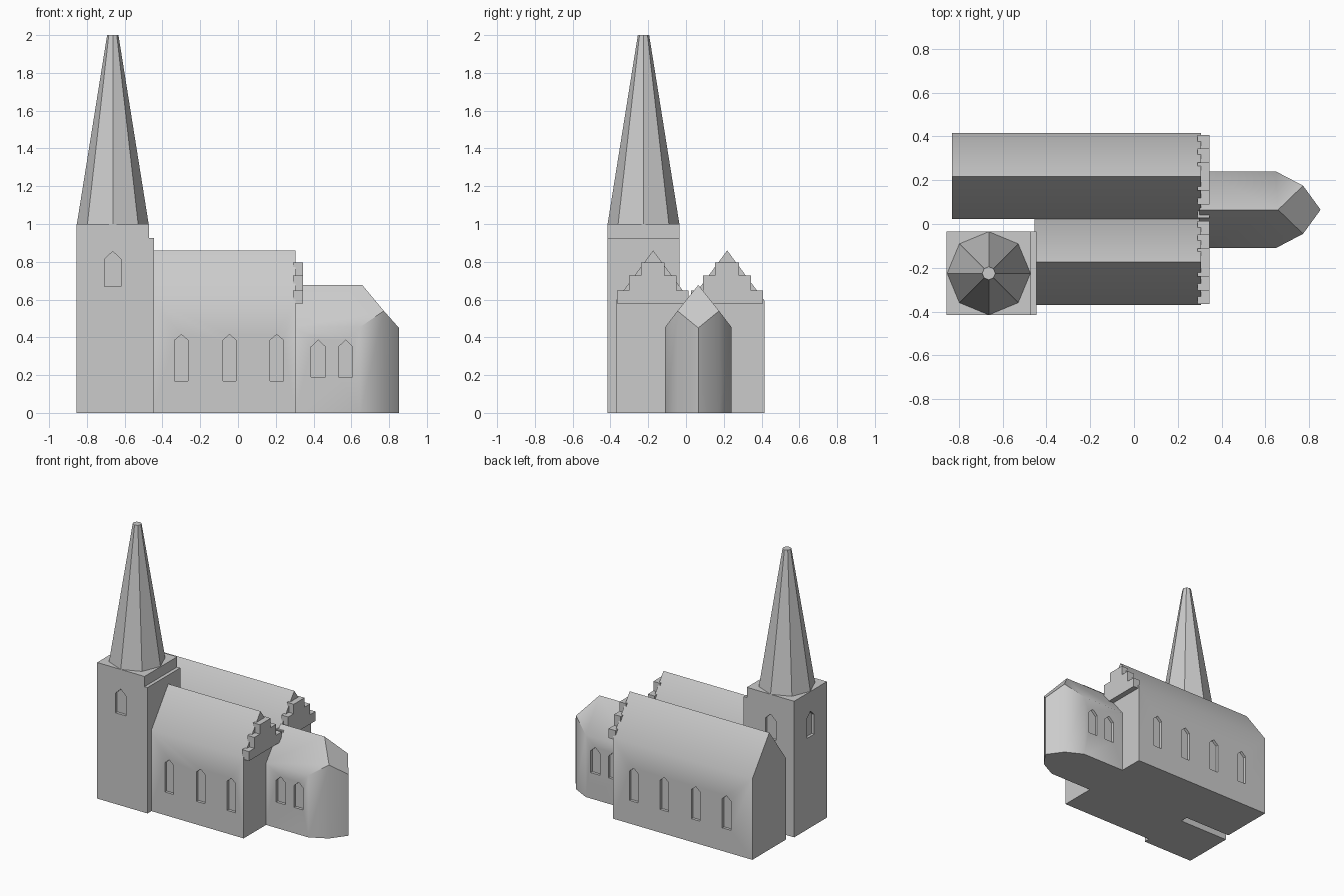
import bpy, bmesh, math
from mathutils import Vector, Matrix

if "Cube" in bpy.data.objects:
    bpy.data.objects.remove(bpy.data.objects["Cube"])

stone = bpy.data.materials.new("pale_grey_stone")
stone.diffuse_color = (0.6, 0.6, 0.6, 1)
stone.use_nodes = True
stone.node_tree.nodes["Principled BSDF"].inputs["Base Color"].default_value = stone.diffuse_color


def make_object(name, bm):
    bmesh.ops.recalc_face_normals(bm, faces=bm.faces)
    mesh = bpy.data.meshes.new(name)
    bm.to_mesh(mesh)
    bm.free()
    mesh.materials.append(stone)
    obj = bpy.data.objects.new(name, mesh)
    bpy.context.collection.objects.link(obj)
    return obj


def add_prism(bm, points, offset):
    """Solid from a flat outline pushed along an offset."""
    face = bm.faces.new([bm.verts.new(p) for p in points])
    ext = bmesh.ops.extrude_face_region(bm, geom=[face], use_keep_orig=True)
    verts = [g for g in ext["geom"] if isinstance(g, bmesh.types.BMVert)]
    bmesh.ops.translate(bm, verts=verts, vec=offset)


def along_x(name, profile, x0, x1):
    bm = bmesh.new()
    add_prism(bm, [(x0, y, z) for y, z in profile], (x1 - x0, 0, 0))
    return make_object(name, bm)


def activate(obj):
    bpy.ops.object.select_all(action="DESELECT")
    obj.select_set(True)
    bpy.context.view_layer.objects.active = obj


def cut_windows(obj, windows, width, sill, shoulder, peak, depth=0.02):
    """Recess pointed windows; each is (x, y on the wall, outward angle)."""
    bm = bmesh.new()
    w = width / 2
    outline = [(-w, sill), (w, sill), (w, shoulder), (0, peak), (-w, shoulder)]
    for x, y, angle in windows:
        place = Matrix.Translation((x, y, 0)) @ Matrix.Rotation(angle, 4, "Z")
        add_prism(bm, [place @ Vector((a, depth, z)) for a, z in outline],
                  place.to_3x3() @ Vector((0, -2 * depth, 0)))
    cutter = make_object("window_cutter", bm)
    cutter.hide_render = True
    mod = obj.modifiers.new("windows", "BOOLEAN")
    mod.operation = "DIFFERENCE"
    mod.solver = "EXACT"
    mod.object = cutter
    activate(obj)
    bpy.ops.object.modifier_apply(modifier=mod.name)
    bpy.data.objects.remove(cutter)


def smooth(obj):
    activate(obj)
    bpy.ops.object.shade_smooth_by_angle(angle=math.radians(40))


SOUTH, NORTH, WEST = 0, math.pi, -math.pi / 2

# Tower with a lower ledge on its east side
tx, ty = -0.663, -0.225
tower = along_x("tower", [(-0.415, 0), (-0.035, 0), (-0.035, 1), (-0.415, 1)], -0.855, -0.47)
cut_windows(tower, [(tx, -0.415, SOUTH), (tx, -0.035, NORTH), (-0.855, ty, WEST)],
            0.085, 0.67, 0.815, 0.855)
along_x("tower_ledge", [(-0.415, 0), (-0.035, 0), (-0.035, 0.925), (-0.415, 0.925)], -0.47, -0.445)

# Eight-sided spire
bm = bmesh.new()
bmesh.ops.create_cone(bm, cap_ends=True, segments=8, radius1=0.19, radius2=0.03,
                      depth=1, matrix=Matrix.Translation((tx, ty, 1.5)))
make_object("spire", bm)


# Two parallel naves with steep roofs
def nave(name, x0, y0, y1, ridge):
    return along_x(name, [(y0, 0), (y1, 0), (y1, 0.595), (ridge, 0.86), (y0, 0.595)], x0, 0.305)


south = nave("south_nave", -0.455, -0.37, 0.022, -0.174)
cut_windows(south, [(x, -0.37, SOUTH) for x in (-0.3, -0.045, 0.205)], 0.07, 0.17, 0.385, 0.415)
north = nave("north_nave", -0.83, 0.022, 0.415, 0.218)
cut_windows(north, [(x, 0.415, NORTH) for x in (-0.62, -0.37, -0.115, 0.135)],
            0.07, 0.17, 0.385, 0.415)
smooth(south)
smooth(north)

# Stepped gables overhanging the east wall
half = [(0.19, 0.578), (0.19, 0.647), (0.127, 0.647), (0.127, 0.727), (0.063, 0.727), (0.063, 0.796)]
for name, mid in (("south_stepped_gable", -0.176), ("north_stepped_gable", 0.217)):
    profile = [(mid + w, z) for w, z in half] + [(mid - w, z) for w, z in reversed(half)]
    along_x(name, profile, 0.29, 0.345)

# Chancel with a pointed apse and a hipped roof end
c = 0.065
bm = bmesh.new()
plan = [(0.3, -0.175, 0.455), (0.648, -0.175, 0.455), (0.772, -0.11, 0.54), (0.852, 0, 0.45),
        (0.772, 0.11, 0.54), (0.648, 0.175, 0.455), (0.3, 0.175, 0.455)]
low = [bm.verts.new((x, c + y, 0)) for x, y, z in plan]
top = [bm.verts.new((x, c + y, z)) for x, y, z in plan]
r0 = bm.verts.new((0.3, c, 0.677))
r1 = bm.verts.new((0.658, c, 0.677))
bm.faces.new(low)
for i in range(6):
    bm.faces.new((low[i], low[i + 1], top[i + 1], top[i]))
bm.faces.new((low[6], low[0], top[0], r0, top[6]))
bm.faces.new((top[0], top[1], top[2], r1, r0))
bm.faces.new((top[6], r0, r1, top[4], top[5]))
bm.faces.new((top[2], top[3], top[4], r1))
chancel = make_object("chancel", bm)
cut_windows(chancel, [(x, c + s * 0.175, a) for x in (0.425, 0.57)
                      for s, a in ((-1, SOUTH), (1, NORTH))], 0.075, 0.19, 0.35, 0.385)
smooth(chancel)
